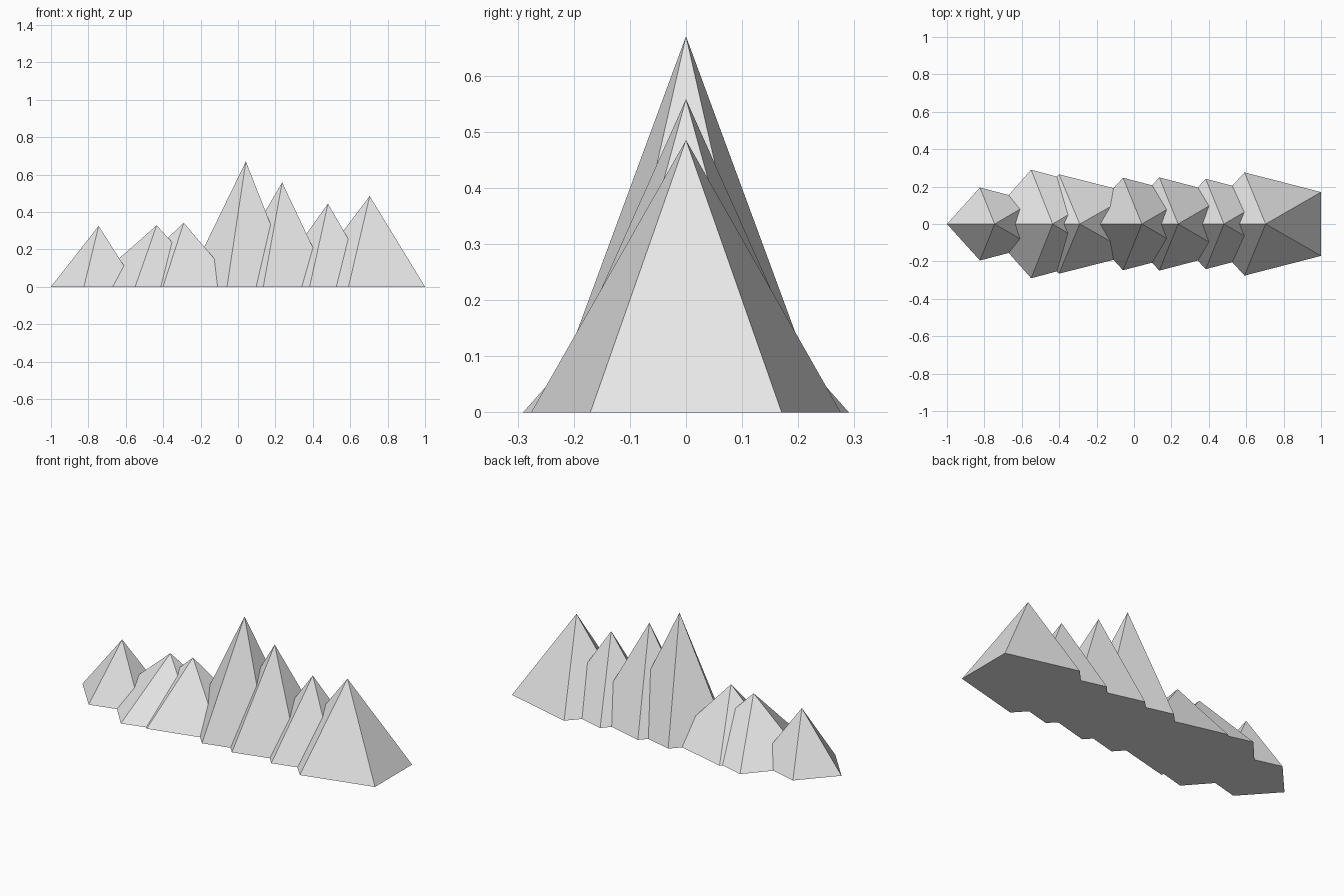
import bpy
import bmesh
import math

if "Cube" in bpy.data.objects:
    bpy.data.objects.remove(bpy.data.objects["Cube"])

grey = bpy.data.materials.new("rock_grey")
grey.diffuse_color = (0.8, 0.8, 0.8, 1)
grey.use_nodes = True
grey.node_tree.nodes["Principled BSDF"].inputs["Base Color"].default_value = grey.diffuse_color


def peak(name, x, radius_x, radius_y, height):
    """Five-sided pyramid with one base corner pointing to -x."""
    bm = bmesh.new()
    apex = bm.verts.new((x, 0, height))
    base = []
    for i in range(5):
        a = math.pi + i * math.tau / 5
        base.append(bm.verts.new((x + radius_x * math.cos(a), radius_y * math.sin(a), 0)))
    for i in range(5):
        bm.faces.new((base[i], base[(i + 1) % 5], apex))
    bm.faces.new(base[::-1])
    mesh = bpy.data.meshes.new(name)
    bm.to_mesh(mesh)
    bm.free()
    mesh.materials.append(grey)
    bpy.context.collection.objects.link(bpy.data.objects.new(name, mesh))


# Row of overlapping peaks: centre x, base radius in x and y, height
peaks = [
    (-0.745, 0.255, 0.205, 0.325),
    (-0.435, 0.372, 0.305, 0.328),
    (-0.29, 0.36, 0.279, 0.342),
    (0.042, 0.326, 0.26, 0.67),
    (0.236, 0.326, 0.262, 0.558),
    (0.481, 0.317, 0.254, 0.444),
    (0.704, 0.366, 0.29, 0.485),
]
for n, p in enumerate(peaks, 1):
    peak(f"mountain_peak_{n}", *p)
